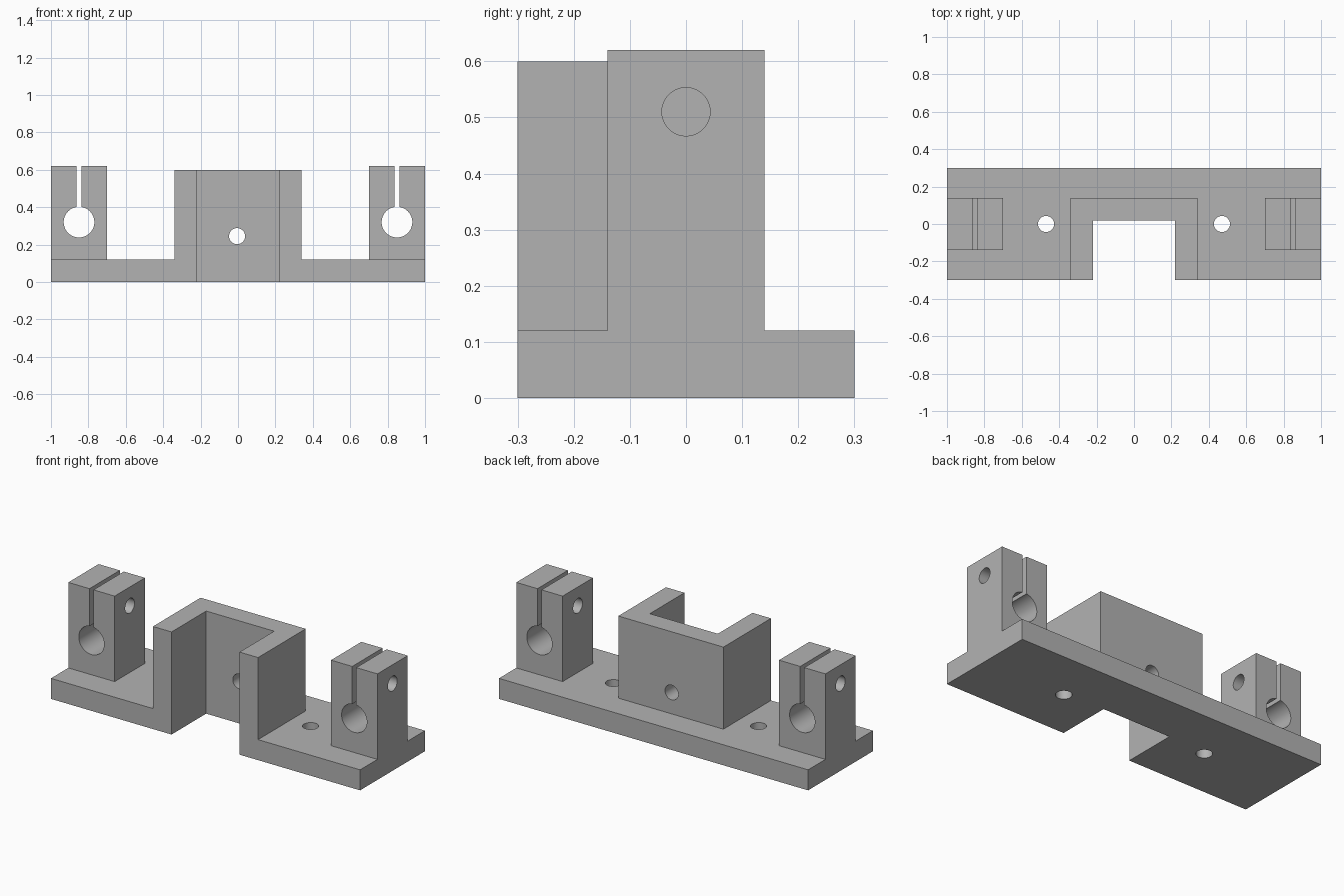
import bpy
import bmesh
from math import radians, pi
from mathutils import Matrix, Vector

cube = bpy.data.objects.get("Cube")
if cube:
    bpy.data.objects.remove(cube, do_unlink=True)

# Single grey finish
grey = bpy.data.materials.new("plain grey")
grey.use_nodes = True
grey.diffuse_color = (0.45, 0.45, 0.45, 1)
grey.node_tree.nodes["Principled BSDF"].inputs["Base Color"].default_value = grey.diffuse_color


def make_object(name, bm):
    mesh = bpy.data.meshes.new(name)
    bm.to_mesh(mesh)
    bm.free()
    mesh.materials.append(grey)
    obj = bpy.data.objects.new(name, mesh)
    bpy.context.scene.collection.objects.link(obj)
    return obj


def box(name, low, high):
    low, high = Vector(low), Vector(high)
    bm = bmesh.new()
    bmesh.ops.create_cube(bm, size=1, matrix=Matrix.Translation((low + high) / 2)
                          @ Matrix.Diagonal((*(high - low), 1)))
    return make_object(name, bm)


def rod(name, centre, radius, length, axis):
    turn = {"X": Matrix.Rotation(pi / 2, 4, "Y"),
            "Y": Matrix.Rotation(pi / 2, 4, "X"),
            "Z": Matrix.Identity(4)}[axis]
    bm = bmesh.new()
    bmesh.ops.create_cone(bm, cap_ends=True, segments=64, radius1=radius, radius2=radius,
                          depth=length, matrix=Matrix.Translation(centre) @ turn)
    return make_object(name, bm)


def combine(target, tool, operation):
    tool.hide_render = True
    mod = target.modifiers.new(tool.name, "BOOLEAN")
    mod.object, mod.operation, mod.solver = tool, operation, "EXACT"
    bpy.context.view_layer.objects.active = target
    bpy.ops.object.modifier_apply(modifier=mod.name)
    bpy.data.objects.remove(tool, do_unlink=True)


# Base plate with the central housing and two clamp posts
bracket = box("mounting_bracket", (-1, -0.3, 0), (1, 0.3, 0.12))
combine(bracket, box("housing", (-0.34, -0.3, 0.05), (0.34, 0.14, 0.6)), "UNION")
for side in (-1, 1):
    x1, x2 = sorted((side * 0.7, side))
    combine(bracket, box("clamp_post", (x1, -0.14, 0.05), (x2, 0.14, 0.62)), "UNION")

# Open pocket through the housing and plate, with a hole in its back wall
combine(bracket, box("pocket", (-0.22, -0.5, -0.2), (0.22, 0.02, 0.8)), "DIFFERENCE")
combine(bracket, rod("wall_hole", (-0.005, 0.1, 0.245), 0.043, 0.4, "Y"), "DIFFERENCE")

# Rod bores, clamping slots, cross bolts and plate screw holes
for side in (-1, 1):
    x = side * 0.85
    combine(bracket, rod("rod_bore", (x, 0, 0.32), 0.082, 0.5, "Y"), "DIFFERENCE")
    combine(bracket, box("clamp_slot", (x - 0.013, -0.3, 0.34), (x + 0.013, 0.3, 0.8)), "DIFFERENCE")
    combine(bracket, rod("bolt_hole", (x, 0, 0.51), 0.043, 0.5, "X"), "DIFFERENCE")
    combine(bracket, rod("screw_hole", (side * 0.47, 0, 0.06), 0.043, 0.4, "Z"), "DIFFERENCE")

# Merge flat regions and smooth only the bores
bm = bmesh.new()
bm.from_mesh(bracket.data)
bmesh.ops.remove_doubles(bm, verts=bm.verts, dist=0.00001)
bmesh.ops.dissolve_limit(bm, angle_limit=radians(1), verts=bm.verts, edges=bm.edges)
bm.to_mesh(bracket.data)
bm.free()
bpy.ops.object.select_all(action="DESELECT")
bracket.select_set(True)
bpy.context.view_layer.objects.active = bracket
bpy.ops.object.shade_smooth_by_angle(angle=radians(30))
